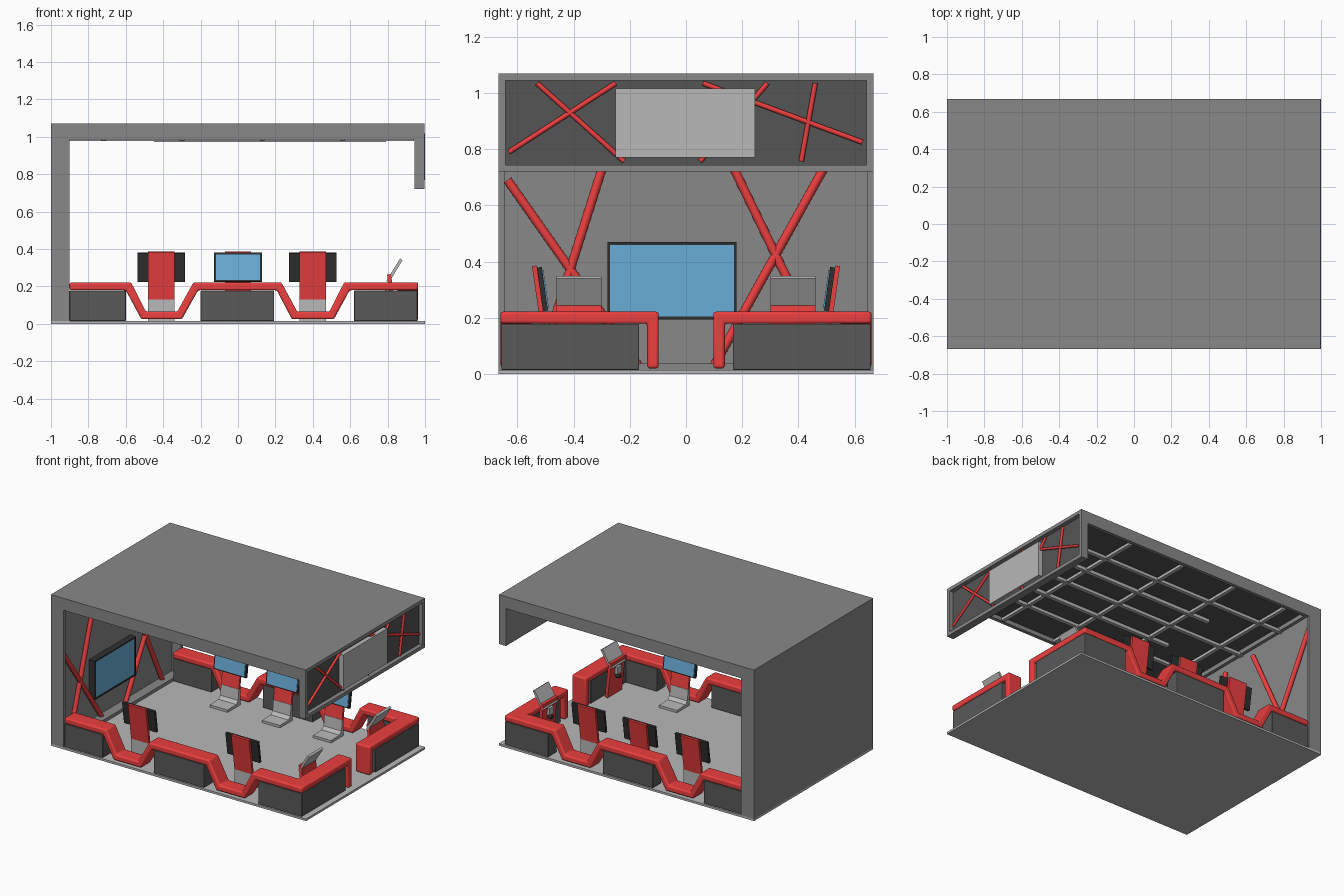
import bpy, bmesh, math
from mathutils import Vector

if "Cube" in bpy.data.objects:
    bpy.data.objects.remove(bpy.data.objects["Cube"])


def material(name, c):
    m = bpy.data.materials.new(name)
    m.diffuse_color = (*c, 1)
    m.use_nodes = True
    m.node_tree.nodes["Principled BSDF"].inputs["Base Color"].default_value = m.diffuse_color
    return m


RED = material("red", (0.85, 0.05, 0.05))
DARK = material("dark_grey", (0.1, 0.1, 0.1))
BLACK = material("black", (0.03, 0.03, 0.03))
BLUE = material("screen_blue", (0.14, 0.42, 0.68))
SHELL = material("shell_grey", (0.25, 0.25, 0.25))
RECESS = material("recess_grey", (0.09, 0.09, 0.09))
LIGHT = material("light_grey", (0.48, 0.48, 0.48))


def finish(name, bm, mats, bevel=0):
    bmesh.ops.recalc_face_normals(bm, faces=bm.faces)
    me = bpy.data.meshes.new(name)
    bm.to_mesh(me)
    bm.free()
    ob = bpy.data.objects.new(name, me)
    bpy.context.collection.objects.link(ob)
    for m in mats:
        me.materials.append(m)
    if bevel:
        b = ob.modifiers.new("bevel", "BEVEL")
        b.width, b.segments, b.limit_method = bevel, 3, "ANGLE"
        b.angle_limit = math.radians(50)
        me.shade_smooth()
        bpy.context.view_layer.objects.active = ob
        bpy.ops.object.select_all(action="DESELECT")
        ob.select_set(True)
        bpy.ops.object.shade_smooth_by_angle(angle=math.radians(35))
    return ob


def box(name, x, y, z, mat, recess=None, bevel=0):
    """Box from ranges; recess = (normal, border, depth, material)."""
    bm = bmesh.new()
    bmesh.ops.create_cube(bm, size=1)
    for v in bm.verts:
        v.co = Vector([r[0] if c < 0 else r[1] for c, r in zip(v.co, (x, y, z))])
    mats = [mat]
    if recess:
        normal, border, depth, inner = recess
        bm.normal_update()
        f = max(bm.faces, key=lambda f: f.normal.dot(Vector(normal)))
        bmesh.ops.inset_individual(bm, faces=[f], thickness=border)
        bmesh.ops.inset_individual(bm, faces=[f], thickness=0, depth=-depth)
        f.material_index = 1
        mats.append(inner)
    return finish(name, bm, mats, bevel)


def prism(name, pts, axis, lo, hi, mat, bevel=0):
    """Extrude a 2D profile along an axis."""
    def place(a, b, t):
        return {"x": (t, a, b), "y": (a, t, b), "z": (a, b, t)}[axis]
    bm = bmesh.new()
    face = bm.faces.new([bm.verts.new(place(a, b, lo)) for a, b in pts])
    r = bmesh.ops.extrude_face_region(bm, geom=[face])
    verts = [e for e in r["geom"] if isinstance(e, bmesh.types.BMVert)]
    bmesh.ops.translate(bm, verts=verts, vec=place(0, 0, hi - lo))
    return finish(name, bm, [mat], bevel)


def rod(name, p, q, r, mat):
    p, q = Vector(p), Vector(q)
    bm = bmesh.new()
    bmesh.ops.create_cone(bm, cap_ends=True, segments=16, radius1=r, radius2=r, depth=(q - p).length)
    rot = (q - p).to_track_quat("Z", "Y").to_matrix()
    bmesh.ops.rotate(bm, verts=bm.verts, matrix=rot)
    bmesh.ops.translate(bm, verts=bm.verts, vec=(p + q) / 2)
    for f in bm.faces:
        f.smooth = len(f.verts) == 4
    return finish(name, bm, [mat])


def slab(name, p, q, t, axis, lo, hi, mat):
    """Leaning plate: thin quad between two profile points."""
    p, q = Vector(p), Vector(q)
    d = (q - p).normalized()
    n = Vector((-d.y, d.x)) * t / 2
    return prism(name, [p - n, q - n, q + n, p + n], axis, lo, hi, mat)


# Shell: floor, end wall, roof, fascia
W = 0.667
box("floor", (-1, 1), (-W, W), (0, 0.015), LIGHT)
box("end_wall", (-1, -0.9), (-W, W), (0.015, 1.07), SHELL, ((1, 0, 0), 0.031, 0.07, SHELL))
box("roof", (-0.9, 0.945), (-W, W), (0.985, 1.07), SHELL, ((0, 0, -1), 0.035, 0.03, RECESS))
box("fascia", (0.945, 0.998), (-W, W), (0.72, 1.07), SHELL, ((1, 0, 0), 0.035, 0.03, RECESS))
box("fascia_panel", (0.968, 1.0), (-0.25, 0.245), (0.77, 1.017), LIGHT)

# Ceiling grid
for x in (-0.72, -0.3, 0.13, 0.56):
    box("ceiling_cross_bar", (x - 0.013, x + 0.013), (-0.632, 0.632), (0.98, 1.0), LIGHT)
for y in (-0.39, 0, 0.39):
    box("ceiling_long_bar", (-0.9, 0.94), (y - 0.013, y + 0.013), (0.978, 1.0), LIGHT)
for y in (-0.2, 0.2):
    box("ceiling_short_bar", (-0.45, 0.79), (y - 0.013, y + 0.013), (0.972, 0.996), LIGHT)

# Red diagonal rods on the end wall and fascia
for y0, z0, y1, z1 in ((-0.635, 0.69, -0.17, 0.03), (-0.22, 0.98, -0.52, 0.03),
                       (0.05, 0.98, 0.51, 0.03), (0.62, 0.965, 0.1, 0.03)):
    rod("wall_rod", (-0.95, y0, z0), (-0.95, y1, z1), 0.016, RED)
for y0, z0, y1, z1 in ((-0.63, 0.79, -0.25, 1.035), (-0.53, 1.035, -0.22, 0.757),
                       (0.06, 1.035, 0.627, 0.825), (0.46, 1.035, 0.41, 0.757),
                       (0.29, 1.035, 0.05, 0.757)):
    rod("fascia_rod", (0.98, y0, z0), (0.98, y1, z1), 0.009, RED)

# Wall screen
box("wall_screen_frame", (-0.97, -0.925), (-0.28, 0.18), (0.195, 0.47), BLACK, ((1, 0, 0), 0.014, 0.004, BLUE))

# Desk ribbon profiles: long side with two dips, and short end with a leg
TOP = [(-0.9, 0.222), (-0.572, 0.222), (-0.492, 0.065), (-0.325, 0.065), (-0.238, 0.222),
       (0.232, 0.222), (0.317, 0.065), (0.488, 0.065), (0.568, 0.222), (0.963, 0.222)]
BOTTOM = [(0.963, 0.18), (0.597, 0.18), (0.513, 0.025), (0.288, 0.025), (0.207, 0.18),
          (-0.213, 0.18), (-0.3, 0.025), (-0.517, 0.025), (-0.6, 0.18), (-0.9, 0.18)]
END = [(0.66, 0.222), (0.097, 0.222), (0.097, 0.02), (0.138, 0.02), (0.138, 0.18), (0.66, 0.18)]


def kiosk(x, s):
    """Leaning monitor stand facing the centre line."""
    slab("kiosk_back", (s * 0.503, 0.13), (s * 0.54, 0.385), 0.016, "x", x - 0.07, x + 0.07, RED)
    foot = [(0.511, 0.13), (0.503, 0.06), (0.48, 0.03), (0.37, 0.03), (0.37, 0.015),
            (0.495, 0.015), (0.512, 0.03)]
    foot = [(0.511, 0.13), (0.511, 0.015), (0.37, 0.015), (0.37, 0.032),
            (0.465, 0.035), (0.487, 0.055), (0.495, 0.13)]
    prism("kiosk_foot", [(s * a, b) for a, b in foot], "x", x - 0.07, x + 0.07, LIGHT)
    slab("kiosk_monitor", (s * 0.5, 0.225), (s * 0.522, 0.38), 0.018, "x", x - 0.127, x + 0.127, BLACK)
    slab("kiosk_screen", (s * 0.4912, 0.235), (s * 0.5105, 0.371), 0.006, "x", x - 0.117, x + 0.117, BLUE)


for s in (-1, 1):
    def span(a, b):
        return tuple(sorted((s * a, s * b)))
    # Ribbon worktop
    prism("desk_ribbon", TOP + BOTTOM, "y", *span(0.55, 0.66), RED, 0.01)
    prism("desk_end_ribbon", [(s * a, b) for a, b in END], "x", 0.853, 0.963, RED, 0.01)
    # Dark cabinets
    box("wall_cabinet", (-0.9, -0.6), span(0.56, 0.657), (0.015, 0.178), DARK, bevel=0.004)
    box("middle_cabinet", (-0.2, 0.193), span(0.56, 0.657), (0.015, 0.178), DARK, bevel=0.004)
    corner = [(0.62, 0.657), (0.96, 0.657), (0.96, 0.167), (0.863, 0.167), (0.863, 0.56), (0.62, 0.56)]
    prism("corner_cabinet", [(a, s * b) for a, b in corner], "z", 0.015, 0.178, DARK, 0.004)
    # Monitor stands
    for x in (-0.41, 0.4) if s < 0 else (-0.41, 0, 0.4):
        kiosk(x, s)
    # Lectern by the entrance
    lo, hi = span(0.3, 0.46)
    mid = (lo + hi) / 2
    slab("lectern_post", (0.835, 0.016), (0.808, 0.265), 0.022, "y", lo, hi, RED)
    slab("lectern_top", (0.8, 0.225), (0.873, 0.345), 0.016, "y", lo, hi, LIGHT)
    box("lectern_bracket", (0.785, 0.82), (mid - 0.025, mid + 0.025), (0.17, 0.22), LIGHT)
    rod("lectern_knob", (0.78, mid, 0.15), (0.82, mid, 0.15), 0.014, BLACK)
